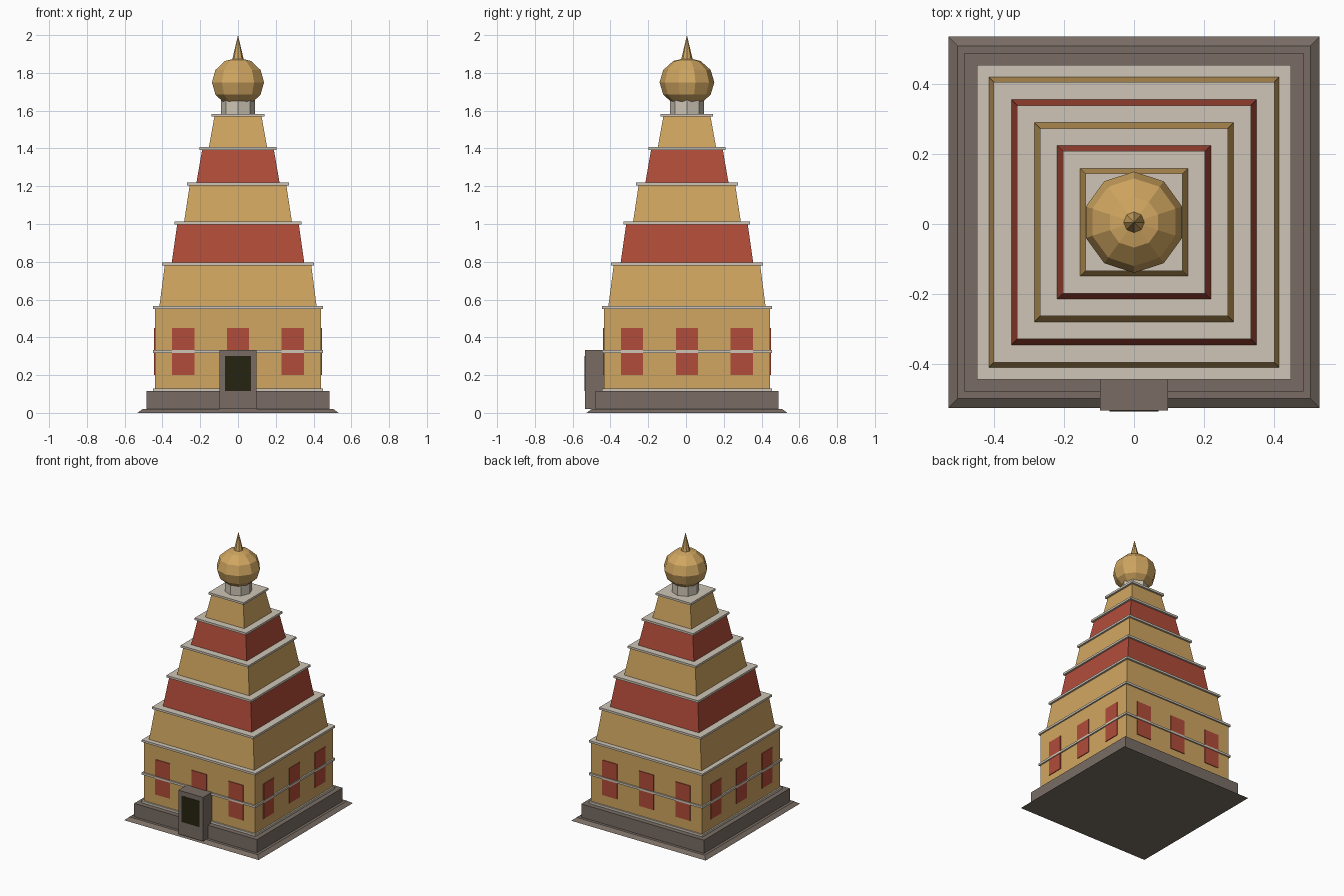
import bpy
import bmesh
from math import pi, sqrt
from mathutils import Matrix

if "Cube" in bpy.data.objects:
    bpy.data.objects.remove(bpy.data.objects["Cube"], do_unlink=True)

CY = 0.005  # the tower sits slightly behind centre because of the porch


def material(name, rgb):
    m = bpy.data.materials.new(name)
    m.use_nodes = True
    m.diffuse_color = (*rgb, 1)
    m.node_tree.nodes["Principled BSDF"].inputs["Base Color"].default_value = (*rgb, 1)
    return m


GOLD = material("gold", (0.63, 0.38, 0.118))
RED = material("brick red", (0.44, 0.072, 0.041))
CREAM = material("cream", (0.62, 0.56, 0.465))
STONE = material("dark stone", (0.19, 0.152, 0.127))
DARK = material("doorway dark", (0.019, 0.017, 0.005))


def finish(name, bm, mat):
    mesh = bpy.data.meshes.new(name)
    bm.to_mesh(mesh)
    bm.free()
    mesh.materials.append(mat)
    obj = bpy.data.objects.new(name, mesh)
    bpy.context.collection.objects.link(obj)
    return obj


def prism(name, mat, z0, z1, r0, r1, sides, turn=0):
    """Upright prism, frustum or cone centred on the tower axis."""
    bm = bmesh.new()
    bmesh.ops.create_cone(bm, cap_ends=True, segments=sides, radius1=r0, radius2=r1,
                          depth=z1 - z0,
                          matrix=Matrix.Translation((0, CY, (z0 + z1) / 2))
                          @ Matrix.Rotation(turn, 4, "Z"))
    return finish(name, bm, mat)


def square(name, mat, z0, z1, half0, half1=None):
    half1 = half0 if half1 is None else half1
    return prism(name, mat, z0, z1, half0 * sqrt(2), half1 * sqrt(2), 4, pi / 4)


def box(name, mat, lo, hi):
    bm = bmesh.new()
    centre = [(a + b) / 2 for a, b in zip(lo, hi)]
    size = [b - a for a, b in zip(lo, hi)]
    bmesh.ops.create_cube(bm, size=1, matrix=Matrix.Translation(centre)
                          @ Matrix.Diagonal((*size, 1)))
    return finish(name, bm, mat)


# Base and main hall
square("ground_skirt", STONE, 0, 0.02, 0.532, 0.505)
square("plinth", STONE, 0.015, 0.115, 0.485)
square("hall", GOLD, 0.115, 0.555, 0.44)
for label, z in (("lower", 0.115), ("middle", 0.317), ("upper", 0.55)):
    square(label + "_hall_band", CREAM, z, z + 0.015, 0.45)

# Windows: three thin plates on each wall
bm = bmesh.new()
for quarter in range(4):
    turn = Matrix.Translation((0, CY, 0)) @ Matrix.Rotation(quarter * pi / 2, 4, "Z")
    for x in (-0.29, 0, 0.29):
        bmesh.ops.create_cube(bm, size=1, matrix=turn
                              @ Matrix.Translation((x, -0.441, 0.325))
                              @ Matrix.Diagonal((0.117, 0.008, 0.25, 1)))
finish("windows", bm, RED)

# Porch and doorway
box("porch", STONE, (-0.098, -0.534, 0.02), (0.098, -0.42, 0.334))
box("doorway", DARK, (-0.07, -0.537, 0.115), (0.07, -0.53, 0.3))

# Tapering tiers, each capped by a thin slab: bottom, top, half widths, slab
tiers = [
    (0.565, 0.78, 0.416, 0.388, 0.402),
    (0.795, 0.998, 0.351, 0.322, 0.335),
    (1.013, 1.204, 0.285, 0.256, 0.269),
    (1.219, 1.393, 0.22, 0.19, 0.204),
    (1.408, 1.568, 0.154, 0.125, 0.139),
]
for i, (z0, z1, lower, upper, slab) in enumerate(tiers):
    square(f"tier_{i + 1}", RED if i % 2 else GOLD, z0, z1, lower, upper)
    square(f"tier_slab_{i + 1}", CREAM, z1, z1 + 0.015, slab)

# Neck, faceted dome and spire
prism("neck", CREAM, 1.58, 1.68, 0.09, 0.09, 8)
bm = bmesh.new()
bmesh.ops.create_uvsphere(bm, u_segments=10, v_segments=6, radius=0.145,
                          matrix=Matrix.Translation((0, CY, 1.75))
                          @ Matrix.Diagonal((1, 1, 0.9, 1)))
finish("dome", bm, GOLD)
prism("spire", GOLD, 1.86, 2.0, 0.033, 0, 8)
